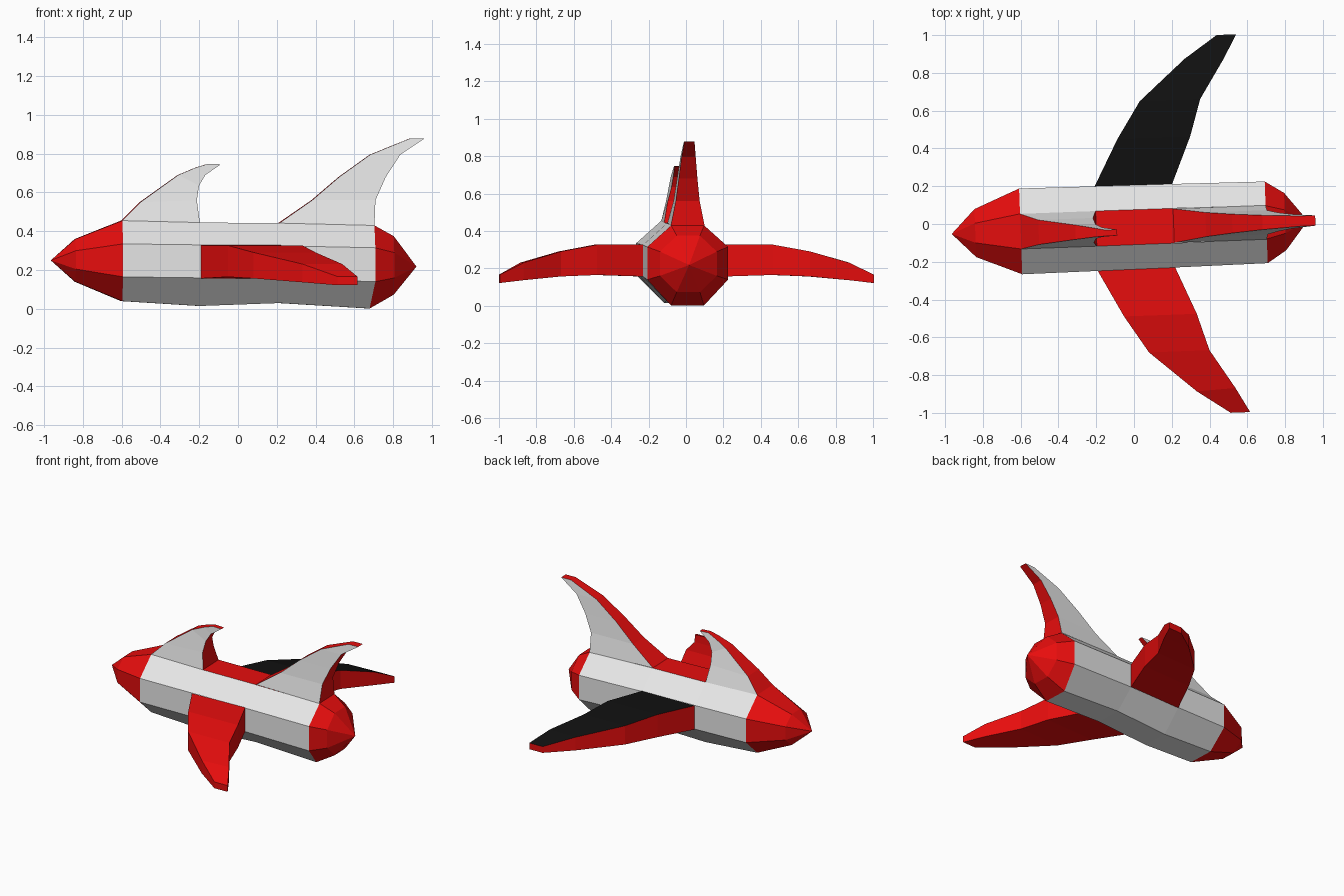
import bpy, bmesh

if "Cube" in bpy.data.objects:
    bpy.data.objects.remove(bpy.data.objects["Cube"])

def material(name, rgb):
    m = bpy.data.materials.new(name)
    m.diffuse_color = (*rgb, 1)
    m.use_nodes = True
    m.node_tree.nodes["Principled BSDF"].inputs["Base Color"].default_value = m.diffuse_color
    return m

MATS = [material("light grey", (0.8, 0.8, 0.8)),
        material("red", (0.8, 0.004, 0.004)),
        material("black", (0.005, 0.005, 0.005))]
GREY, RED, BLACK = 0, 1, 2

def place(p):
    # whole craft is turned slightly about z
    x, y, z = p
    return (x - 0.037 * y, y - 0.017 + 0.037 * x, z)

def loft(name, sections, rule, cap=None):
    """Skin closed sections; a one-point section is a tip. rule(i, j) gives colour or None for no face."""
    bm = bmesh.new()
    rings = [[bm.verts.new(place(p)) for p in s] for s in sections]
    n = max(len(r) for r in rings)
    for i, (a, b) in enumerate(zip(rings, rings[1:])):
        for j in range(n):
            col = rule(i, j)
            if col is None:
                continue
            k = (j + 1) % n
            if len(a) == 1:
                f = bm.faces.new((a[0], b[k], b[j]))
            elif len(b) == 1:
                f = bm.faces.new((a[j], a[k], b[0]))
            else:
                f = bm.faces.new((a[j], a[k], b[k], b[j]))
            f.material_index = col
    if cap is not None:
        bm.faces.new(rings[-1]).material_index = cap
    bmesh.ops.recalc_face_normals(bm, faces=bm.faces)
    me = bpy.data.meshes.new(name)
    bm.to_mesh(me)
    bm.free()
    for m in MATS:
        me.materials.append(m)
    ob = bpy.data.objects.new(name, me)
    bpy.context.collection.objects.link(ob)
    return ob

def octagon(x, bottom, low, high, top, half_width, half_flat, tilt=0.0):
    w, f = half_width, half_flat
    xb = x - tilt
    return [(x, f, top), (x, -f, top), (x, -w, high), (x, -w, low),
            (xb, -f, bottom), (xb, f, bottom), (x, w, low), (x, w, high)]

# Hull rings from nose to tail
front = octagon(-0.60, 0.04, 0.165, 0.335, 0.455, 0.227, 0.093)
mid_a = octagon(-0.20, 0.015, 0.16, 0.33, 0.445, 0.224, 0.093)
mid_b = octagon(0.21, 0.03, 0.156, 0.325, 0.442, 0.221, 0.092)
rear = octagon(0.70, 0.002, 0.14, 0.315, 0.43, 0.216, 0.088, 0.025)

TOP, RIGHT, LEFT = 0, 2, 6

def hull_colour(i, j):
    if j == TOP:                       # fins grow from the end panels
        return RED if i == 1 else None
    if i == 1 and j in (RIGHT, LEFT):  # wings grow from here
        return None
    return GREY

loft("hull", [front, mid_a, mid_b, rear], hull_colour)
loft("nose", [[(-0.965, 0, 0.25)],
              octagon(-0.84, 0.14, 0.205, 0.30, 0.36, 0.127, 0.052), front],
     lambda i, j: RED)
loft("tail", [rear, octagon(0.80, 0.073, 0.16, 0.29, 0.375, 0.152, 0.062),
              [(0.92, 0, 0.218)]], lambda i, j: RED)

# Fins: (lead x, lead z, trail x, trail z, half width, lean)
def fin(name, rows):
    secs = [[(a, h + l, b), (a, -h + l, b), (c, -h + l, d), (c, h + l, d)]
            for a, b, c, d, h, l in rows]
    loft(name, secs, lambda i, j: RED if j in (0, 2) else GREY, cap=RED)

fin("front_fin", [(-0.60, 0.455, -0.20, 0.445, 0.093, 0),
                  (-0.505, 0.55, -0.215, 0.56, 0.065, -0.008),
                  (-0.31, 0.69, -0.203, 0.635, 0.038, -0.015),
                  (-0.22, 0.728, -0.17, 0.69, 0.025, -0.02),
                  (-0.155, 0.748, -0.09, 0.745, 0.016, -0.025)])
fin("rear_fin", [(0.21, 0.442, 0.70, 0.43, 0.09, 0),
                 (0.38, 0.56, 0.706, 0.56, 0.064, 0),
                 (0.52, 0.68, 0.76, 0.68, 0.05, 0),
                 (0.68, 0.795, 0.835, 0.795, 0.038, 0),
                 (0.885, 0.878, 0.96, 0.878, 0.027, 0)])

# Wings: (lead x, lead y, trail x, trail y, bottom z, top z)
WING = [(-0.20, 0.224, 0.21, 0.221, 0.157, 0.328),
        (-0.07, 0.47, 0.315, 0.47, 0.165, 0.327),
        (0.055, 0.665, 0.375, 0.665, 0.157, 0.291),
        (0.30, 0.88, 0.505, 0.87, 0.137, 0.231),
        (0.475, 1.0, 0.578, 1.0, 0.122, 0.167)]
for name, side, top_colour in (("left_wing", 1, BLACK), ("right_wing", -1, RED)):
    secs = [[(a, side * b, t), (a, side * b, lo), (c, side * d, lo), (c, side * d, t)]
            for a, b, c, d, lo, t in WING]
    loft(name, secs, lambda i, j: top_colour if j == 3 else RED, cap=RED)
